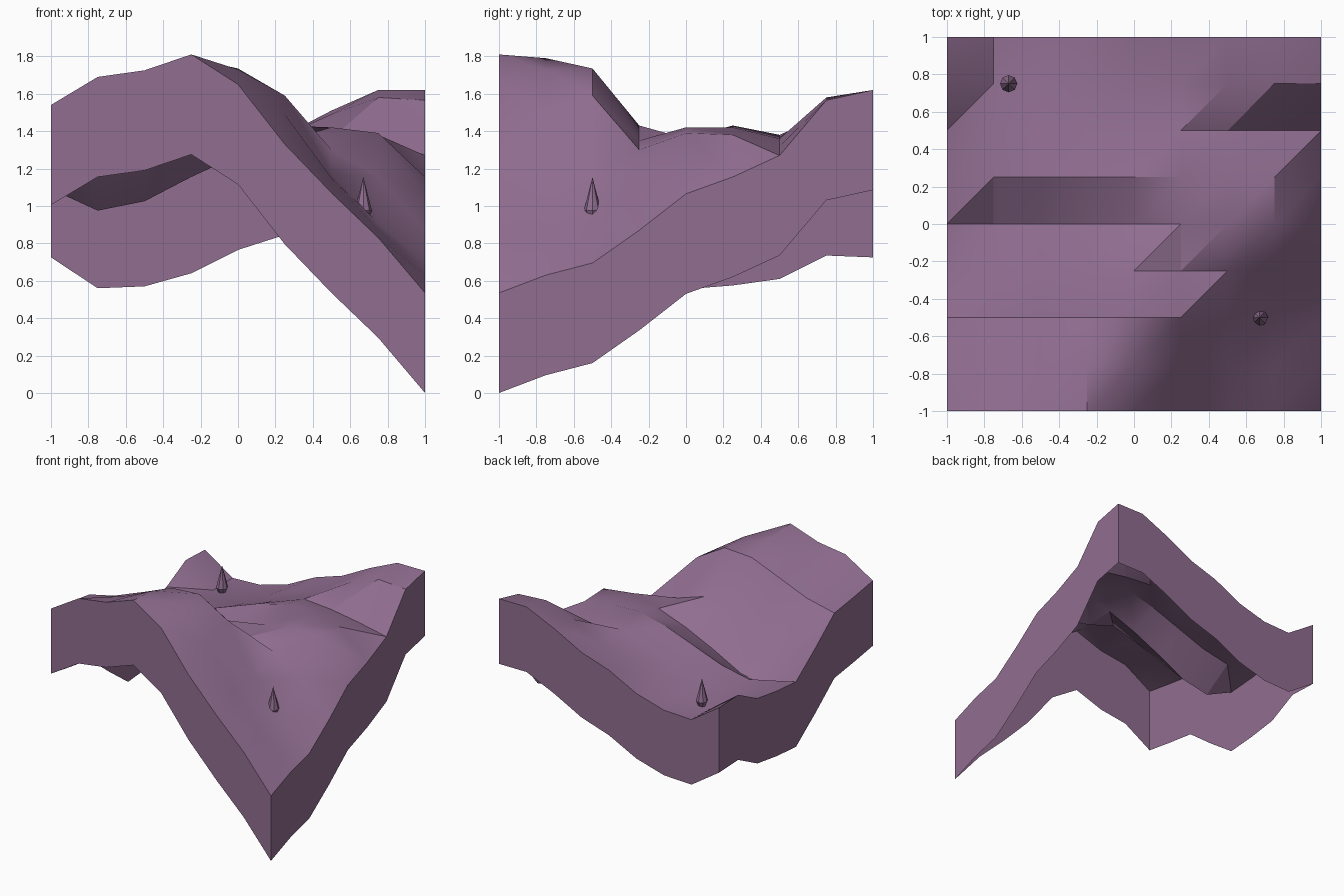
import bpy
import bmesh
import math

default_cube = bpy.data.objects.get("Cube")
if default_cube:
    bpy.data.objects.remove(default_cube, do_unlink=True)

CELLS = 8
STEP = 2 / CELLS
WALL_DEPTH = 0.535

# Heights in hundredths, one row per line from front to back, left to right
HEIGHT_ROWS = (
    (154, 169, 172.5, 181, 165, 133, 107, 83, 53.5),
    (150, 160, 168, 179, 173, 149, 115, 87, 63),
    (146.5, 152, 162, 172, 173.5, 159, 117, 91, 69.5),
    (127, 122, 128, 136, 143, 135, 130, 115.5, 87),
    (109, 97.5, 102.5, 115.5, 127, 136, 142, 139, 106.5),
    (111, 114, 119, 128, 137, 143, 142, 138, 115.5),
    (114.5, 112, 116, 122, 130, 138, 136, 132, 127),
    (127, 109, 111, 118, 127, 136, 149, 158, 156.5),
    (126, 109.5, 110.5, 117.5, 130, 138, 151, 162, 162),
)


def make_material(name, color):
    material = bpy.data.materials.new(name)
    material.use_nodes = True
    material.diffuse_color = color
    shader = next(n for n in material.node_tree.nodes if n.type == "BSDF_PRINCIPLED")
    shader.inputs["Base Color"].default_value = color
    return material


def finish(bm, name, material):
    mesh = bpy.data.meshes.new(name)
    bm.to_mesh(mesh)
    bm.free()
    mesh.materials.append(material)
    part = bpy.data.objects.new(name, mesh)
    bpy.context.scene.collection.objects.link(part)
    return part


def smooth_by_angle(part, degrees):
    bpy.ops.object.select_all(action="DESELECT")
    part.select_set(True)
    bpy.context.view_layer.objects.active = part
    bpy.ops.object.shade_smooth_by_angle(angle=math.radians(degrees))


def build_terrain(material):
    bm = bmesh.new()
    # Rolling ground surface, every cell split along the same diagonal
    grid = [
        [bm.verts.new((column * STEP - 1, row * STEP - 1, height / 100))
         for column, height in enumerate(heights)]
        for row, heights in enumerate(HEIGHT_ROWS)
    ]
    for row in range(CELLS):
        for column in range(CELLS):
            near_left, near_right = grid[row][column:column + 2]
            far_left, far_right = grid[row + 1][column:column + 2]
            bm.faces.new((near_left, near_right, far_right))
            bm.faces.new((near_left, far_right, far_left))

    # Hanging side walls follow the rim; the underside stays open
    front = grid[0][:-1]
    right = [line[-1] for line in grid[:-1]]
    back = grid[-1][:0:-1]
    left = [line[0] for line in grid[:0:-1]]
    rim = front + right + back + left
    lower = [bm.verts.new((v.co.x, v.co.y, v.co.z - WALL_DEPTH)) for v in rim]
    for i in range(len(rim)):
        j = (i + 1) % len(rim)
        bm.faces.new((rim[j], rim[i], lower[i], lower[j]))
    return finish(bm, "terrain", material)


def build_spike(name, x, y, base, material, sides=8):
    # Slim faceted spike, pinched at the foot
    bm = bmesh.new()
    rings = []
    for radius, height in ((0.022, 0), (0.046, 0.05)):
        rings.append([
            bm.verts.new((x + radius * math.cos(math.tau * k / sides),
                          y + radius * math.sin(math.tau * k / sides),
                          base + height))
            for k in range(sides)
        ])
    foot, belly = rings
    tip = bm.verts.new((x, y, base + 0.23))
    for k in range(sides):
        n = (k + 1) % sides
        bm.faces.new((foot[k], foot[n], belly[n], belly[k]))
        bm.faces.new((belly[k], belly[n], tip))
    bm.faces.new(foot[::-1])
    return finish(bm, name, material)


mauve = make_material("dusty_mauve", (0.28, 0.155, 0.28, 1))
terrain = build_terrain(mauve)
smooth_by_angle(terrain, 30)
build_spike("front_spike", 0.67, -0.5, 0.925, mauve)
build_spike("back_spike", -0.67, 0.75, 1.085, mauve)
